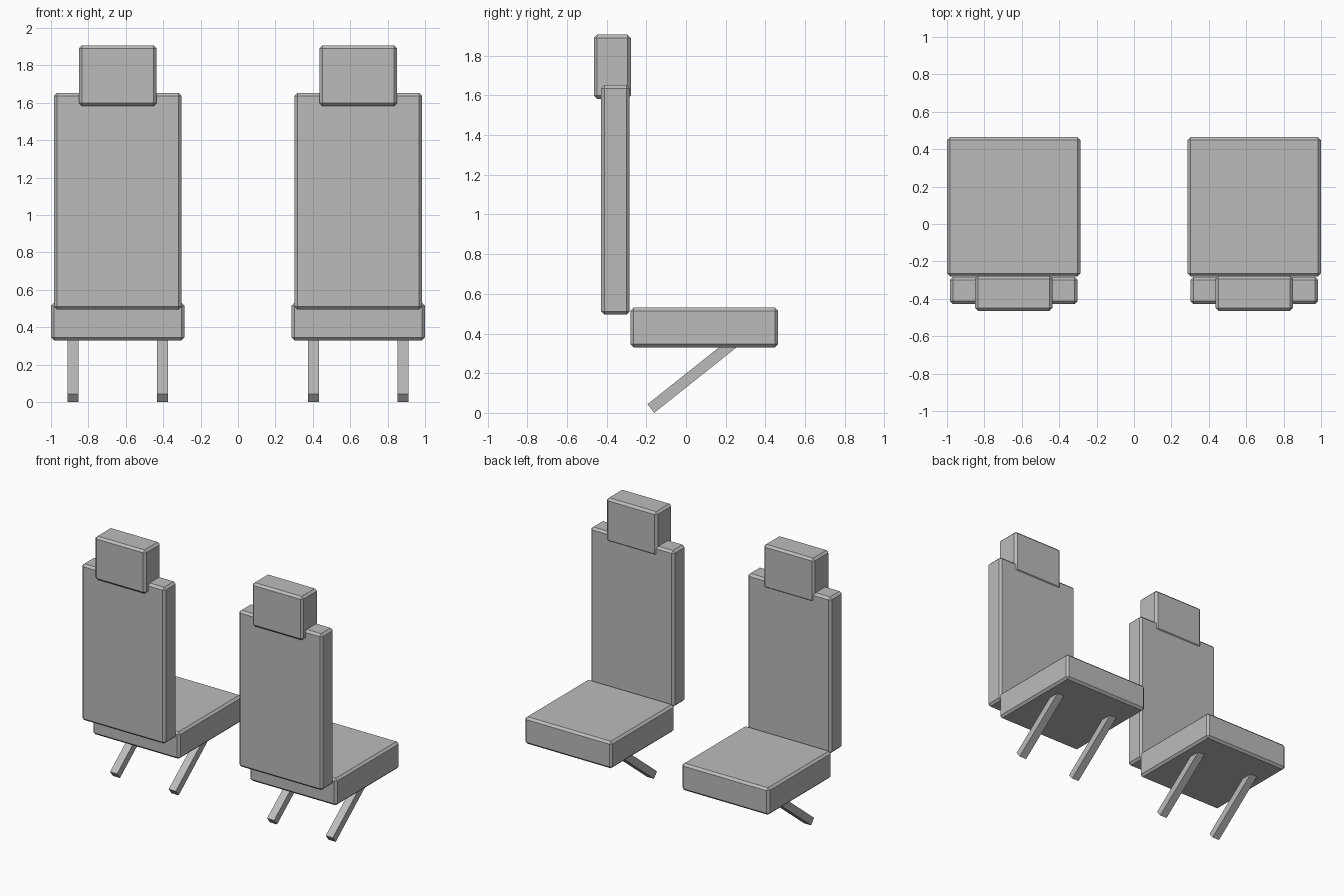
import bpy, bmesh, math
from mathutils import Matrix, Vector

if "Cube" in bpy.data.objects:
    bpy.data.objects.remove(bpy.data.objects["Cube"])

grey = bpy.data.materials.new("seat grey")
grey.diffuse_color = (0.5, 0.5, 0.5, 1)
grey.use_nodes = True
grey.node_tree.nodes["Principled BSDF"].inputs["Base Color"].default_value = grey.diffuse_color


def box(name, lo, hi, bevel=0.0):
    """Axis-aligned box between two corners, with an optional flat chamfer."""
    lo, hi = Vector(lo), Vector(hi)
    bm = bmesh.new()
    bmesh.ops.create_cube(bm, size=1)
    bmesh.ops.scale(bm, vec=hi - lo, verts=bm.verts)
    if bevel:
        bmesh.ops.bevel(bm, geom=bm.edges[:], offset=bevel, segments=1,
                        affect='EDGES', profile=0.5)
    me = bpy.data.meshes.new(name)
    bm.to_mesh(me)
    bm.free()
    me.materials.append(grey)
    ob = bpy.data.objects.new(name, me)
    ob.location = (lo + hi) / 2
    bpy.context.collection.objects.link(ob)
    return ob


def slanted_leg(name, x):
    """Square bar running from the floor at the back up into the cushion."""
    start, end = Vector((x, -0.177, 0.022)), Vector((x, 0.253, 0.364))
    d = end - start
    ob = box(name, (-0.029, -d.length / 2, -0.0275), (0.029, d.length / 2, 0.0275))
    ob.rotation_euler.x = math.atan2(d.z, d.y)
    ob.location = (start + end) / 2


for side, cx in (("left", -0.643), ("right", 0.643)):
    # Cushion, backrest and headrest
    box(side + "_seat", (cx - 0.357, -0.28, 0.33), (cx + 0.357, 0.464, 0.53), 0.016)
    box(side + "_backrest", (cx - 0.342, -0.428, 0.495), (cx + 0.342, -0.284, 1.652), 0.016)
    box(side + "_headrest", (cx - 0.208, -0.464, 1.583), (cx + 0.208, -0.278, 1.906), 0.016)
    # Pair of legs
    for i, dx in enumerate((-0.24, 0.24)):
        slanted_leg(f"{side}_leg_{i + 1}", cx + dx)
